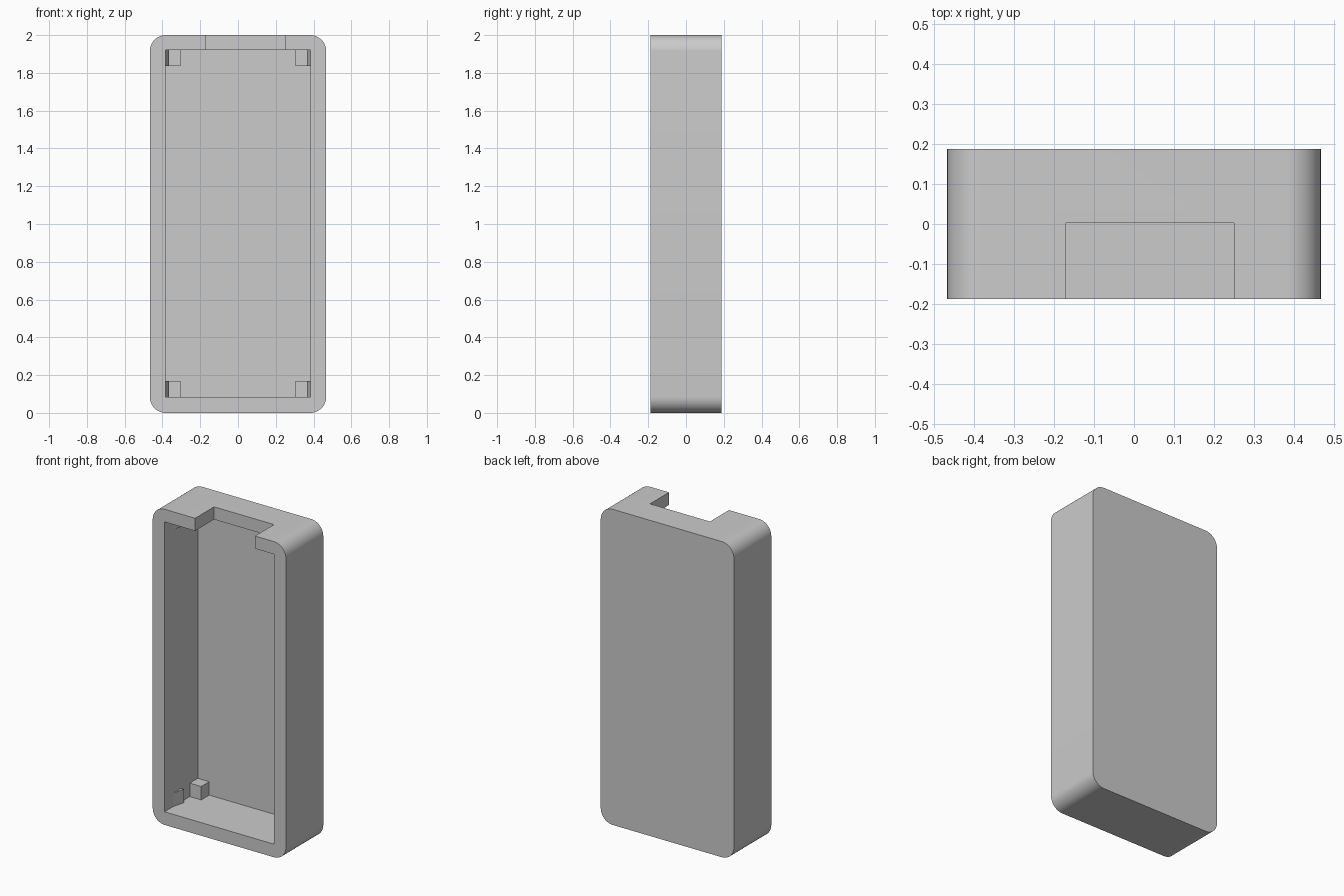
import bpy, bmesh, math

if "Cube" in bpy.data.objects:
    bpy.data.objects.remove(bpy.data.objects["Cube"])

W, D, H, R = 0.467, 0.187, 2.0, 0.085      # half width, half depth, height, corner radius
CX, Z0, Z1, BACK = 0.384, 0.083, 1.92, 0.146  # cavity half width, floor, ceiling, rear face


def prism(name, pts, a, b, axis):
    """Extrude a profile: (x, z) points along y, or (x, y) points along z."""
    bm = bmesh.new()
    def pos(p, t):
        return (p[0], t, p[1]) if axis == 'y' else (p[0], p[1], t)
    face = bm.faces.new([bm.verts.new(pos(p, a)) for p in pts])
    out = bmesh.ops.extrude_face_region(bm, geom=[face])
    for v in out['geom']:
        if isinstance(v, bmesh.types.BMVert):
            v.co['xyz'.index(axis)] = b
    bmesh.ops.recalc_face_normals(bm, faces=bm.faces)
    me = bpy.data.meshes.new(name)
    bm.to_mesh(me)
    bm.free()
    ob = bpy.data.objects.new(name, me)
    bpy.context.collection.objects.link(ob)
    return ob


def rect(x0, x1, v0, v1):
    return [(x0, v0), (x1, v0), (x1, v1), (x0, v1)]


# Outer shell with rounded corners
outline = []
for cx, cz, start in ((W-R, H-R, 0), (R-W, H-R, 90), (R-W, R, 180), (W-R, R, 270)):
    for i in range(13):
        t = math.radians(start + i * 7.5)
        outline.append((cx + R * math.cos(t), cz + R * math.sin(t)))
shell = prism("case_shell", outline, -D, D, 'y')

# Open cavity and the slot in the top wall
cutters = [
    prism("cavity_cutter", rect(-CX, CX, Z0, Z1), -D - 0.1, BACK, 'y'),
    prism("slot_cutter", rect(-0.17, 0.25, Z1 - 0.1, H + 0.1), -D - 0.1, 0.003, 'y'),
]
for c in cutters:
    m = shell.modifiers.new(c.name, 'BOOLEAN')
    m.operation, m.solver, m.object = 'DIFFERENCE', 'EXACT', c
    bpy.context.view_layer.objects.active = shell
    shell.select_set(True)
    bpy.ops.object.modifier_apply(modifier=m.name)
for c in cutters:
    bpy.data.objects.remove(c, do_unlink=True)
bpy.ops.object.shade_smooth_by_angle(angle=math.radians(30))

# Corner support posts and snap wedges, slightly sunk into the walls
E = 0.004
for sx, side in ((-1, "left"), (1, "right")):
    for za, zb, level in ((Z0 - E, 0.168, "lower"), (1.837, Z1 + E, "upper")):
        xw = sx * (CX + E)
        prism(f"{level}_{side}_post", rect(xw, sx * 0.304, 0.066, BACK + E), za, zb, 'z')
        wedge = [(xw, -0.097), (sx * CX, -0.097), (sx * 0.364, -0.022), (xw, -0.022)]
        prism(f"{level}_{side}_snap_wedge", wedge, za, zb, 'z')
